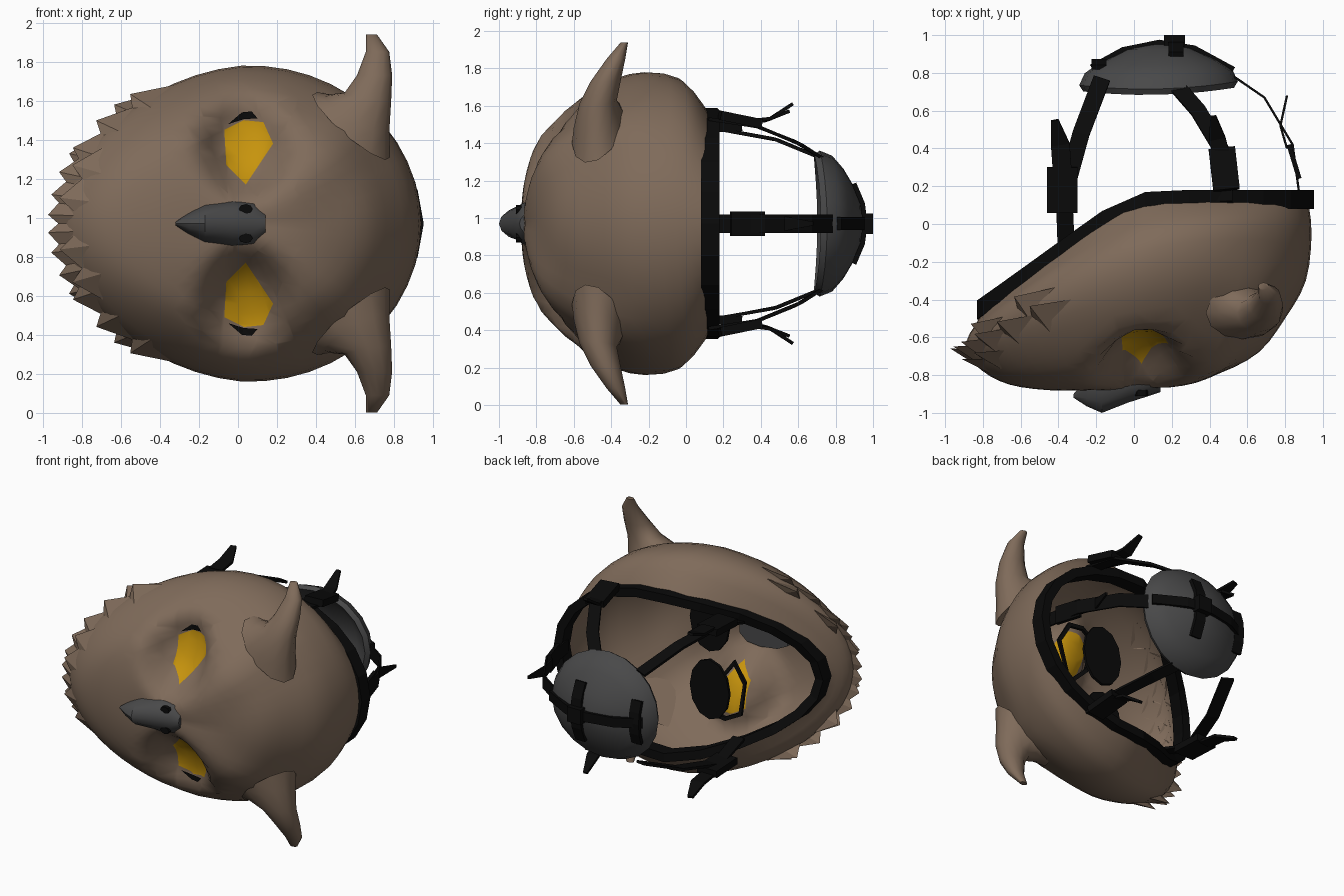
import bpy, bmesh, math
from mathutils import Vector as V

if "Cube" in bpy.data.objects:
    bpy.data.objects.remove(bpy.data.objects["Cube"])

Z0 = 0.97  # height of the mirror plane


def material(name, col):
    m = bpy.data.materials.new(name)
    m.diffuse_color = (*col, 1)
    m.use_nodes = True
    m.node_tree.nodes["Principled BSDF"].inputs["Base Color"].default_value = m.diffuse_color
    return m


BROWN = material("feather brown", (0.212, 0.146, 0.102))
YELLOW = material("eye yellow", (0.57, 0.295, 0.004))
GREY = material("dark grey", (0.066, 0.066, 0.067))
BLACK = material("strap black", (0.003, 0.003, 0.003))


def mesh(name, verts, faces, mats, smooth=None):
    """Verts use z measured from the mirror plane."""
    me = bpy.data.meshes.new(name)
    me.from_pydata([(v[0], v[1], v[2] + Z0) for v in verts], [], faces)
    bm = bmesh.new()
    bm.from_mesh(me)
    bmesh.ops.recalc_face_normals(bm, faces=bm.faces)
    bm.to_mesh(me)
    bm.free()
    ob = bpy.data.objects.new(name, me)
    bpy.context.collection.objects.link(ob)
    for m in mats:
        me.materials.append(m)
    if smooth:
        bpy.ops.object.select_all(action='DESELECT')
        ob.select_set(True)
        bpy.context.view_layer.objects.active = ob
        bpy.ops.object.shade_smooth_by_angle(angle=math.radians(smooth))
    return ob


def loft(name, rings, mat, loop=False, caps=True, smooth=None):
    n, k = len(rings[0]), len(rings)
    faces = [(i * n + j, i * n + (j + 1) % n, (i + 1) % k * n + (j + 1) % n, (i + 1) % k * n + j)
             for i in range(k if loop else k - 1) for j in range(n)]
    if caps and not loop:
        faces += [tuple(range(n)), tuple(range((k - 1) * n, k * n))]
    return mesh(name, [p for r in rings for p in r], faces, [mat], smooth)


def ribbon(name, pts, side, widths, thick=0.018, mat=BLACK):
    """Flat strap along pts, its width along the side vector."""
    pts = [V(p) for p in pts]
    side, rings = V(side), []
    for i, p in enumerate(pts):
        d = pts[min(i + 1, len(pts) - 1)] - pts[max(i - 1, 0)]
        w = widths[i] if isinstance(widths, (list, tuple)) else widths
        s = (side - d * (side.dot(d) / d.dot(d))).normalized() * w / 2
        n = d.cross(s).normalized() * thick / 2
        rings.append([p + s + n, p - s + n, p - s - n, p + s - n])
    return loft(name, rings, mat)


# Mask shell: elliptical rings from the open rim to the face centre
# x top, x bottom, half width, taper, y at top, middle, bottom
RINGS = [(.92, -.80, .585, .16, .13, .13, -.47),
         (.94, -.87, .78, .11, -.05, -.07, -.58),
         (.91, -.89, .80, .11, -.30, -.30, -.68),
         (.80, -.80, .69, .10, -.50, -.54, -.78),
         (.66, -.66, .52, .06, -.68, -.74, -.85),
         (.45, -.45, .35, 0, -.79, -.82, -.88),
         (.20, -.20, .16, 0, -.85, -.87, -.88),
         (.01, -.01, .01, 0, -.87, -.88, -.88)]


def shell_point(k, t):
    i = min(int(k), len(RINGS) - 2)
    f = k - i
    a, b, c, d = [RINGS[max(0, min(len(RINGS) - 1, i + o))] for o in (-1, 0, 1, 2)]
    xt, xb, w, tp, yt, ym, yb = [
        q + .5 * f * (r - p + f * (2 * p - 5 * q + 4 * r - s + f * (3 * (q - r) + s - p)))
        for p, q, r, s in zip(a, b, c, d)]
    co = math.cos(t)
    x = (xt + xb) / 2 + (xt - xb) / 2 * co
    z = w * math.sin(t) * (1 + tp * co * (1 if co < 0 else .4))
    y = ym + (yt - yb) / 2 * co + ((yt + yb) / 2 - ym) * co * co
    # rim: straight across the crown, slanting forward to the chin
    if k < 1:
        line = .13 - .75 * .06 * math.log(1 + math.exp((-x - .02) / .06))
        y += (1 - k) * (line - (.13 + .3 * co - .3 * co * co))
    if k > 1.4:
        # brow ridges running from the beak to the ears
        h = max(0, min(1, ((x - .25) * .37 + (abs(z) - .1) * .45) / .3394))
        r = math.hypot(x - .25 - .37 * h, abs(z) - .1 - .45 * h)
        y -= (.02 + .05 * h) * math.exp(-(r / .13) ** 2)
        # flat eye sockets facing slightly outward
        r = math.hypot((x - .04) / .2, (abs(z) - .41) / .25)
        y += math.exp(-r ** 4) * (-.6 + .36 * (abs(z) - .37) - y)
    return V((x, y, z))


SEG = 48
ANG = [2 * math.pi * j / SEG for j in range(SEG)]
shell = loft("mask_shell", [[shell_point(k / 3, t) for t in ANG] for k in range(22)], BROWN, caps=False)
shell.data.materials.append(YELLOW)

# Eyes: cut the outline into the shell and colour the faces inside it
EYE = [(-.07, .48), (.03, .53), (.13, .52), (.18, .41), (.04, .20), (-.06, .30)]
bm = bmesh.new()
bm.from_mesh(shell.data)
bmesh.ops.holes_fill(bm, edges=[e for e in bm.edges if e.is_boundary and e.verts[0].co.y < -.86])


def near_eye(f, s):
    c = f.calc_center_median()
    return math.hypot(c.x - .05, (c.z - Z0) * s - .38) < .33 and c.y < -.35


def in_eye(f):
    c = f.calc_center_median()
    x, z = c.x, abs(c.z - Z0)
    return c.y < -.35 and all((q[0] - p[0]) * (z - p[1]) - (q[1] - p[1]) * (x - p[0]) < 0
                              for p, q in zip(EYE, EYE[1:] + EYE[:1]))


for s in (1, -1):
    for p, q in zip(EYE, EYE[1:] + EYE[:1]):
        fs = [f for f in bm.faces if near_eye(f, s)]
        geom = list({e for f in fs for e in f.edges}) + list({v for f in fs for v in f.verts}) + fs
        bmesh.ops.bisect_plane(bm, geom=geom, dist=1e-5, plane_co=(p[0], 0, Z0 + s * p[1]),
                               plane_no=(-(q[1] - p[1]) * s, 0, q[0] - p[0]))
for f in bm.faces:
    f.material_index = 1 if in_eye(f) else 0
bm.to_mesh(shell.data)
bm.free()
bpy.context.view_layer.objects.active = shell
shell.select_set(True)
bpy.ops.object.shade_smooth_by_angle(angle=math.radians(40))


def shell_y(x, z):
    hit, loc, _, _ = shell.ray_cast((x, -2, z + Z0), (0, 1, 0))
    return loc.y if hit else -.6


# Padded rim
rim = []
for t in ANG[::2]:
    p = shell_point(0, t)
    o = V((math.cos(t) * .6, 0, math.sin(t) * .85)).normalized() * .032
    rim.append([p + o + V((0, -.05, 0)), p + o + V((0, .05, 0)), p - o + V((0, .05, 0)), p - o + V((0, -.05, 0))])
loft("rim_padding", rim, BLACK, loop=True)

# Chin and cheek feathers: flat wedges pointing away from the face
vs, fs = [], []
for row, angles in ((2.0, (2.13, 2.38, 2.6, 2.78, 2.94, 3.08)), (1.45, (2.25, 2.65)), (2.6, (2.7, 2.95))):
    for t in angles:
        for s in (1, -1):
            b = len(vs)
            tip = shell_point(row, t) + V((-.085, .02, .03 * math.sin(t)))
            quad = [shell_point(row, t - .17), shell_point(row + .6, t), shell_point(row, t + .1),
                    shell_point(row - .15, t), tip]
            vs += [V((p.x, p.y, p.z * s)) for p in quad]
            fs += [(b + i, b + (i + 1) % 4, b + 4) for i in range(4)]
mesh("feather_tips", vs, fs, [BROWN])

# Beak: half-round sections down the face (x, front y, half width)
beak = []
for x, y, w in ((.14, -.89, .06), (.08, -.91, .11), (-.03, -.945, .12), (-.17, -1.0, .10),
                (-.25, -.965, .06), (-.32, -.92, .008)):
    back = max(-.82, y + .01) if x > -.3 else y + .02
    beak.append([(x, back + (y - back) * math.sin(a), w * math.cos(a))
                 for a in [math.pi * j / 8 for j in range(9)]])
loft("beak", beak, GREY, smooth=35)

for s, tag in ((1, "left"), (-1, "right")):
    # Ear tufts: the lowest rings are slanted to sit on the shell
    ear = []
    for z, x, y, rx, ry, slant in ((.50, .58, -.47, .2, .14, 1), (.56, .61, -.47, .165, .13, .7),
                                   (.65, .665, -.47, .12, .10, .2), (.76, .70, -.43, .09, .08, 0),
                                   (.88, .715, -.375, .06, .05, 0), (.968, .685, -.33, .028, .02, 0)):
        ring = [(rx * math.cos(a), ry * math.sin(a)) for a in [math.pi * j / 6 for j in range(12)]]
        ear.append([(x + u, y + v, s * (z + slant * (.5 * v - .8 * u))) for u, v in ring])
    loft("ear_" + tag, ear, BROWN, smooth=60)
    # Nostrils
    loft("nostril_" + tag, [[V((.04 + .035 * math.cos(a), y, s * .075 + .025 * math.sin(a)))
                             for a in [math.pi * j / 4 for j in range(8)]] for y in (-.91, -.88)], BLACK)
    # Dark frame behind the eye and lash at its outer corner
    frame = []
    for x, z in EYE:
        ox, oz = (x - .04) * .2, (z - .39) * .2
        y = -.6 + .36 * (z - .37) + .03
        frame.append([(x + ox, y, (z + oz) * s), (x, y, z * s),
                      (x, y + .02, z * s), (x + ox, y + .02, (z + oz) * s)])
    loft("eye_frame_" + tag, frame, BLACK, loop=True)
    lash = [(x, shell_y(x, z * s) - .008, z * s)
            for x, z in ((-.05, .51), (.02, .57), (.07, .575), (.1, .54), (.03, .535))]
    mesh("lash_" + tag, lash, [(0, 1, 4), (1, 2, 4), (2, 3, 4)], [BLACK])
    # Oval pad behind the eye
    loft("eye_pad_" + tag, [[V((.02 + .16 * math.cos(t), y, s * .25 + .22 * math.sin(t))) for t in ANG[::4]]
                            for y in (-.32, -.30)], BLACK)
    # Side straps with buckles and loose ends
    ribbon("upper_strap_" + tag, [(.48, .12, s * .56), (.47, .38, s * .52), (.34, .6, s * .43), (.2, .76, s * .33)],
           (1, 0, 0), .085)
    ribbon("upper_buckle_" + tag, [(.49, .18, s * .58), (.465, .4, s * .535)], (1, 0, 0), .14, .05)
    ribbon("upper_loose_end_" + tag, [(.47, .35, s * .55), (.44, .45, s * .56), (.42, .57, s * .64)],
           (1, 0, 0), (.08, .09, .03))
    ribbon("lower_strap_" + tag, [(-.36, -.1, s * .43), (-.37, .15, s * .51), (-.28, .48, s * .45), (-.17, .77, s * .33)],
           (1, 0, 0), .09)
    ribbon("lower_buckle_" + tag, [(-.38, .06, s * .51), (-.38, .3, s * .52)], (1, 0, 0), .16, .05)
    ribbon("lower_loose_end_" + tag, [(-.38, .28, s * .54), (-.39, .42, s * .55), (-.42, .55, s * .6)],
           (1, 0, 0), (.1, .1, .04))

# Crown strap on the mirror plane
ribbon("crown_strap", [(.88, .12, 0), (.84, .42, 0), (.69, .67, 0), (.53, .78, 0)], (0, 0, 1), .1, .012)
ribbon("crown_buckle", [(.875, .24, 0), (.82, .42, 0)], (0, 0, 1), .13, .025)
ribbon("crown_loose_end", [(.81, .4, 0), (.775, .52, 0), (.81, .68, 0)], (0, 0, 1), (.07, .08, .02), .012)


# Domed plate at the back of the head
def plate(r, t, off=0):
    u, v = r * math.cos(t), r * math.sin(t)
    return V((.13 + .42 * u, .955 - .17 * u * u - .2 * v * v + .01 * u + off, .39 * v))


ts = [2 * math.pi * j / 20 for j in range(20)]
rows = [(.05, 0), (.4, 0), (.75, 0), (.93, 0), (1, -.04), (.95, -.09), (.6, -.06), (.05, -.05)]
loft("head_plate", [[plate(r, t, o) for t in ts] for r, o in rows], GREY, smooth=40)

# Straps crossing the plate
ribbon("plate_long_strap", [plate(abs(u), 0 if u > 0 else math.pi, .008) for u in (-.85, -.45, .01, .45, .95)],
       (0, 0, 1), .07, .025)
for name, u, reach in (("plate_upper_cross", .22, .55), ("plate_lower_cross", -.75, .4)):
    pts = [(u, v * reach) for v in (-1, -.5, 0, .5, 1)]
    ribbon(name, [plate(math.hypot(a, b), math.atan2(b, a), .01) for a, b in pts], (1, 0, 0), .08, .025)
ribbon("plate_clasp", [(.16, .97, 0), (.27, .97, 0)], (0, 0, 1), .11, .06)
